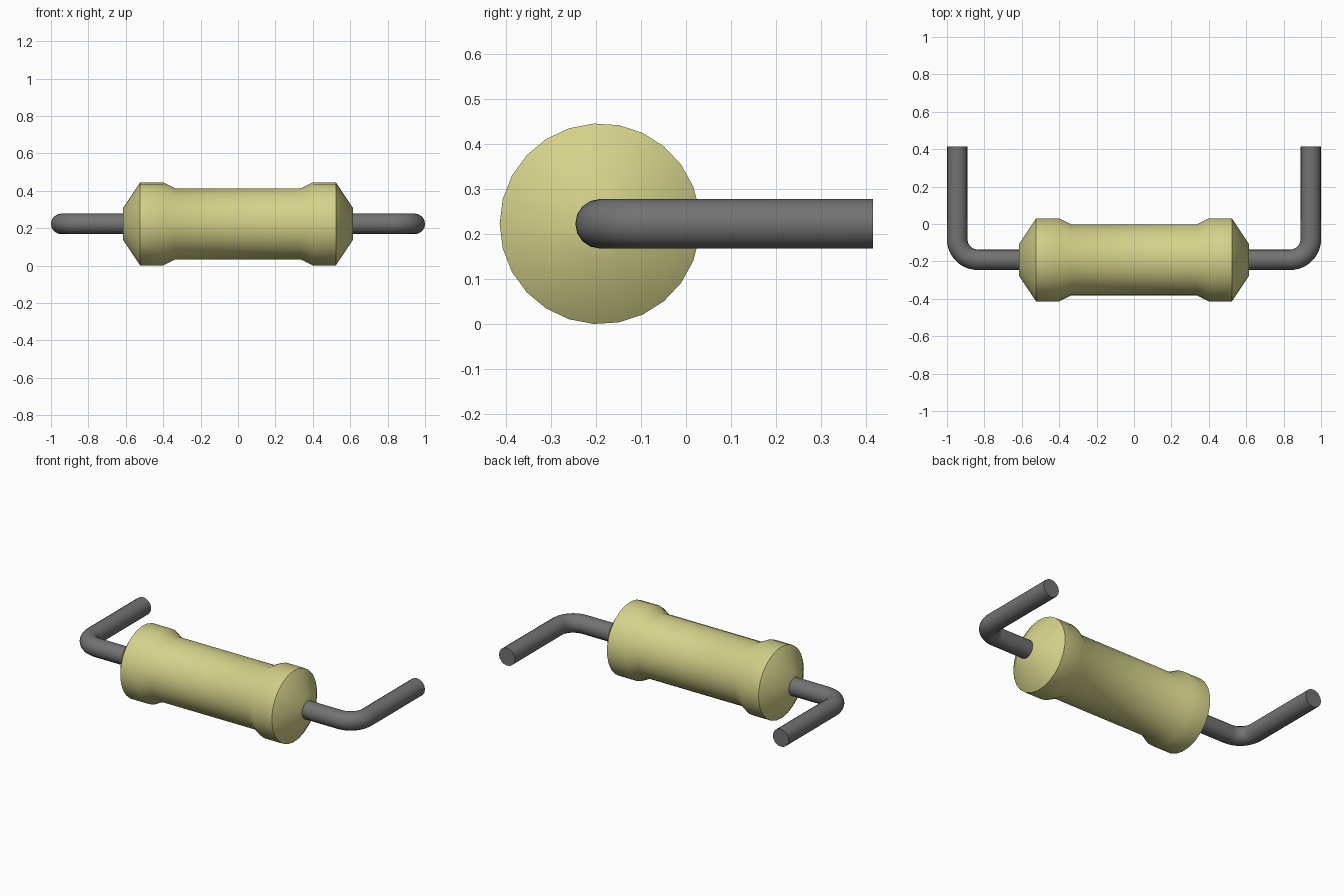
import bpy
import bmesh
from math import sin, cos, pi, radians
from mathutils import Vector

cube = bpy.data.objects.get("Cube")
if cube:
    bpy.data.objects.remove(cube)

AXIS_Y, AXIS_Z = -0.191, 0.223
WIRE_R, BEND_R = 0.055, 0.11
LEG_X, LEG_END = 0.945, 0.415


def material(name, color):
    mat = bpy.data.materials.new(name)
    mat.use_nodes = True
    mat.diffuse_color = color
    mat.node_tree.nodes["Principled BSDF"].inputs["Base Color"].default_value = color
    return mat


def finish(obj, mat):
    obj.data.materials.append(mat)
    bpy.ops.object.select_all(action="DESELECT")
    obj.select_set(True)
    bpy.context.view_layer.objects.active = obj
    if obj.type == "CURVE":
        bpy.ops.object.convert(target="MESH")
    bpy.ops.object.shade_smooth_by_angle(angle=radians(40))


cream = material("body_cream", (0.65, 0.64, 0.25, 1))
grey = material("wire_grey", (0.17, 0.17, 0.17, 1))

# Body: turned profile with flared ends and conical shoulders
half = [(0.615, 0), (0.615, 0.085), (0.523, 0.223), (0.4, 0.223), (0.337, 0.191)]
profile = half + [(-x, r) for x, r in reversed(half)]
bm = bmesh.new()
verts = [bm.verts.new((x, -r, 0)) for x, r in profile]
edges = [bm.edges.new(pair) for pair in zip(verts, verts[1:])]
bmesh.ops.spin(bm, geom=verts + edges, cent=(0, 0, 0), axis=(1, 0, 0),
               angle=2 * pi, steps=25)
bmesh.ops.remove_doubles(bm, verts=bm.verts, dist=0.0005)
bmesh.ops.recalc_face_normals(bm, faces=bm.faces)
mesh = bpy.data.meshes.new("body")
bm.to_mesh(mesh)
bm.free()
body = bpy.data.objects.new("body", mesh)
body.location = (0, AXIS_Y, AXIS_Z)
bpy.context.collection.objects.link(body)
finish(body, cream)

# Leads: round wire with one right-angle bend toward the back
for side, name in ((1, "left_lead"), (-1, "right_lead")):
    centre = Vector((LEG_X - BEND_R, AXIS_Y + BEND_R))
    path = [Vector((0.55, AXIS_Y))]
    for i in range(13):
        a = -pi / 2 + i * pi / 24
        path.append(centre + BEND_R * Vector((cos(a), sin(a))))
    path.append(Vector((LEG_X, LEG_END)))
    curve = bpy.data.curves.new(name, "CURVE")
    curve.dimensions = "3D"
    curve.bevel_depth = WIRE_R
    curve.bevel_resolution = 6
    curve.use_fill_caps = True
    spline = curve.splines.new("POLY")
    spline.points.add(len(path) - 1)
    for point, p in zip(spline.points, path):
        point.co = (side * p.x, p.y, AXIS_Z, 1)
    lead = bpy.data.objects.new(name, curve)
    bpy.context.collection.objects.link(lead)
    finish(lead, grey)
